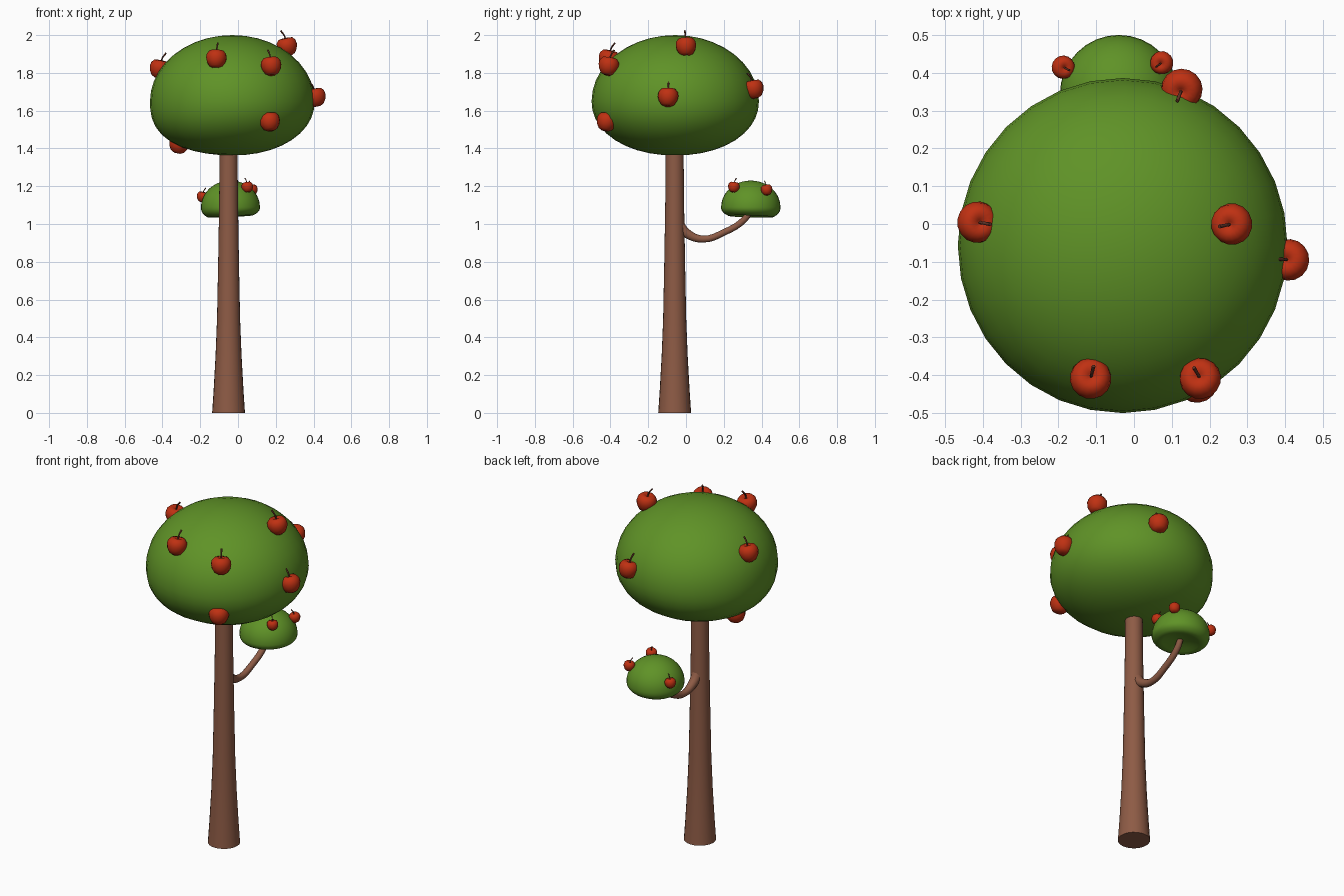
import bpy, bmesh, math
from mathutils import Matrix, Vector

if "Cube" in bpy.data.objects:
    bpy.data.objects.remove(bpy.data.objects["Cube"])


def material(name, rgb):
    m = bpy.data.materials.new(name)
    m.diffuse_color = (*rgb, 1)
    m.use_nodes = True
    m.node_tree.nodes["Principled BSDF"].inputs["Base Color"].default_value = m.diffuse_color
    return m


BARK = material("bark brown", (0.27, 0.105, 0.06))
LEAF = material("leaf green", (0.115, 0.29, 0.02))
RED = material("apple red", (0.52, 0.03, 0.006))
STEM = material("stem brown", (0.13, 0.035, 0.02))


def finish(obj, mat, angle=60):
    obj.data.materials.clear()
    obj.data.materials.append(mat)
    bpy.ops.object.select_all(action='DESELECT')
    obj.select_set(True)
    bpy.context.view_layer.objects.active = obj
    bpy.ops.object.shade_smooth_by_angle(angle=math.radians(angle))
    return obj


def mesh_object(name, bm):
    bmesh.ops.recalc_face_normals(bm, faces=bm.faces)
    me = bpy.data.meshes.new(name)
    bm.to_mesh(me)
    bm.free()
    obj = bpy.data.objects.new(name, me)
    bpy.context.collection.objects.link(obj)
    return obj


def lathe(name, profile, sides, mat, matrix=Matrix()):
    """Spin an (r, z) profile that starts and ends on the axis."""
    bm = bmesh.new()
    vs = [bm.verts.new((r, 0, z)) for r, z in profile]
    edges = [bm.edges.new(p) for p in zip(vs, vs[1:])]
    bmesh.ops.spin(bm, geom=vs + edges, axis=(0, 0, 1), cent=(0, 0, 0),
                   angle=2 * math.pi, steps=sides, use_merge=True)
    bmesh.ops.remove_doubles(bm, verts=bm.verts, dist=1e-5)
    bm.transform(matrix)
    return finish(mesh_object(name, bm), mat)


def tube(name, points, mat, depth=1.0, matrix=Matrix(), res=3):
    """Smooth tapered tube through (x, y, z, radius) points."""
    cu = bpy.data.curves.new(name, 'CURVE')
    cu.dimensions = '3D'
    cu.bevel_depth = depth
    cu.bevel_resolution = res
    cu.use_fill_caps = True
    cu.resolution_u = 4
    sp = cu.splines.new('BEZIER')
    sp.bezier_points.add(len(points) - 1)
    for bp, (x, y, z, r) in zip(sp.bezier_points, points):
        bp.co = matrix @ Vector((x, y, z))
        bp.radius = r
        bp.handle_left_type = bp.handle_right_type = 'AUTO'
    obj = bpy.data.objects.new(name, cu)
    bpy.context.collection.objects.link(obj)
    bpy.ops.object.select_all(action='DESELECT')
    obj.select_set(True)
    bpy.context.view_layer.objects.active = obj
    bpy.ops.object.convert(target='MESH')
    return finish(bpy.context.view_layer.objects.active, mat)


def canopy(name, centre, radius, up, down, power, bulge=0.0, dent=0.0, shear=(0, 0)):
    """Domed leaf ball: round on top, squarer below, optional hollow underside."""
    bm = bmesh.new()
    bmesh.ops.create_uvsphere(bm, u_segments=32, v_segments=20, radius=1)
    for v in bm.verts:
        x, y, z = v.co
        if z < 0:
            r = math.hypot(x, y)
            e = power + bulge * max(0, -x)
            k = (r ** e + abs(z) ** e) ** (-1 / e)
            x, y, z = x * k, y * k, z * k
            r = math.hypot(x, y)
            lift = dent * max(0, 1 - (r / 0.75) ** 2)
            z = z * down + lift - z * (shear[0] * x + shear[1] * y)
        else:
            z *= up
        v.co = (centre[0] + x * radius[0], centre[1] + y * radius[1], centre[2] + z)
    return finish(mesh_object(name, bm), LEAF)


def apple(name, pos, size, centre):
    """Apple leaning toward the canopy centre, with a curved stem."""
    turn = math.atan2(centre[1] - pos[1], centre[0] - pos[0])
    m = (Matrix.Translation(pos) @ Matrix.Rotation(turn, 4, 'Z')
         @ Matrix.Rotation(math.radians(12), 4, 'Y') @ Matrix.Scale(size, 4))
    lathe(name, [(0, -0.82), (0.3, -0.88), (0.65, -0.7), (0.9, -0.3), (1, 0.12),
                 (0.94, 0.5), (0.7, 0.8), (0.4, 0.85), (0.15, 0.74), (0, 0.62)], 16, RED, m)
    tube(name + "_stem", [(0, 0, 0.6, 1), (0.04, 0, 1.1, 1), (0.3, 0, 1.65, 1.2)],
         STEM, 0.075 * size, m, 1)


# trunk with flared foot
lathe("trunk", [(0, 0), (0.087, 0), (0.079, 0.12), (0.069, 0.3), (0.061, 0.5),
                (0.055, 0.8), (0.05, 1.1), (0.046, 1.5), (0, 1.5)], 24, BARK,
      Matrix.Translation((-0.05, -0.06, 0)))

# side branch
tube("branch", [(-0.05, -0.05, 1.01, 0.035), (-0.05, 0.0, 0.953, 0.026),
                (-0.05, 0.09, 0.92, 0.019), (-0.047, 0.2, 0.955, 0.018),
                (-0.043, 0.31, 1.025, 0.018), (-0.04, 0.35, 1.09, 0.015)], BARK)

# leaf canopies
MAIN = (-0.03, -0.057, 1.65)
SIDE = (-0.04, 0.343, 1.09)
canopy("main_canopy", MAIN, (0.436, 0.443), 0.35, 0.287, 2.1, bulge=0.4)
canopy("side_canopy", SIDE, (0.156, 0.157), 0.14, 0.066, 2.5, dent=0.04, shear=(0.01, -0.006))

# apples
for i, p in enumerate([(-0.415, 0.005, 1.82), (-0.115, -0.41, 1.873), (0.176, -0.41, 1.835),
                       (0.26, 0.0, 1.938), (0.411, -0.095, 1.67), (0.168, -0.42, 1.54),
                       (-0.312, -0.02, 1.422), (0.127, 0.358, 1.713)]):
    apple(f"apple_{i + 1}", p, 0.055, MAIN)
for i, p in enumerate([(-0.188, 0.415, 1.143), (0.05, 0.253, 1.195), (0.074, 0.427, 1.18)]):
    apple(f"small_apple_{i + 1}", p, 0.031, SIDE)
